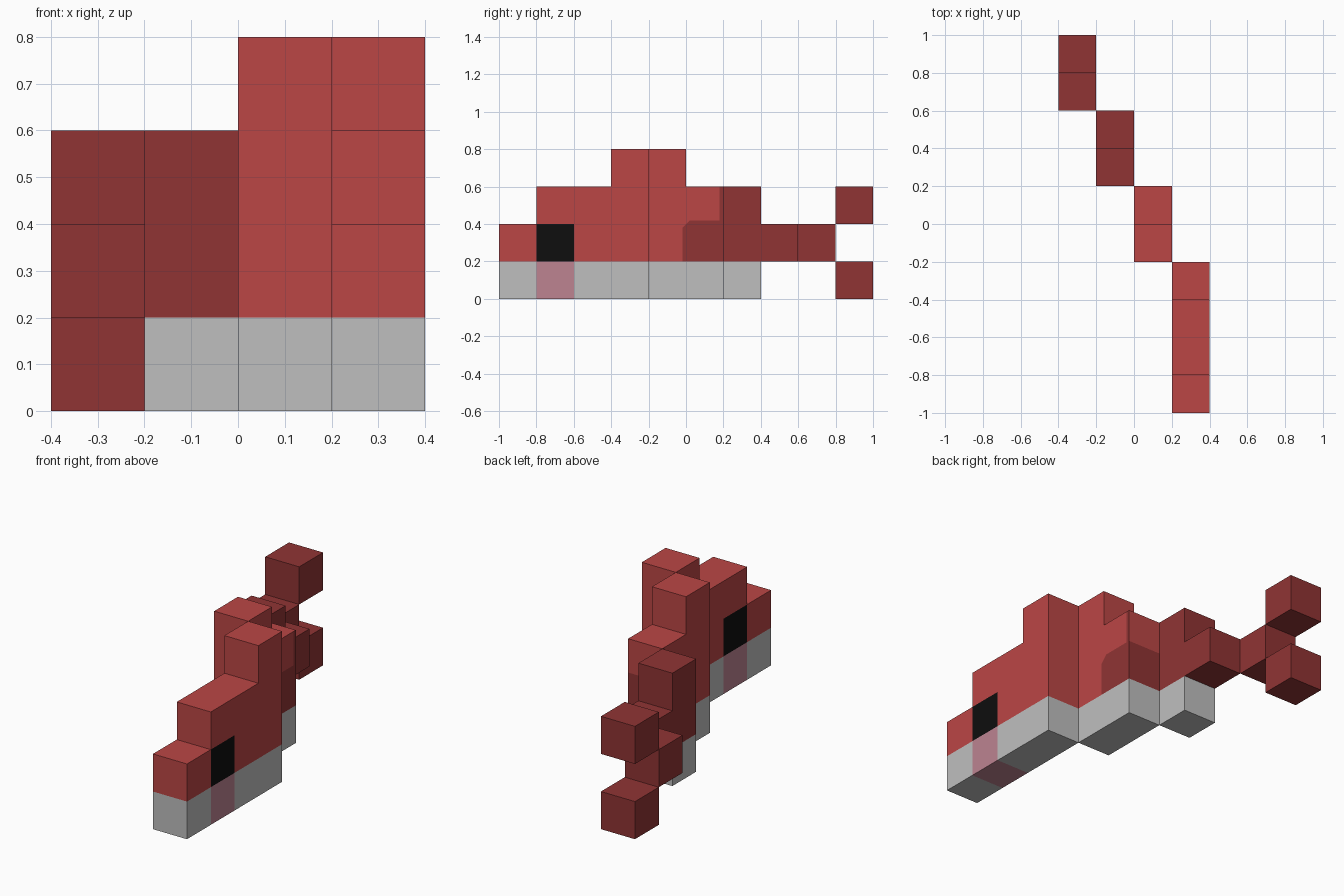
import bpy
import bmesh
from mathutils import Vector

cube = bpy.data.objects.get("Cube")
if cube:
    bpy.data.objects.remove(cube, do_unlink=True)


def linear(c):
    c /= 255
    return c / 12.92 if c <= 0.04045 else ((c + 0.055) / 1.055) ** 2.4


def material(name, rgb):
    col = [linear(c) for c in rgb] + [1.0]
    m = bpy.data.materials.new(name)
    m.use_nodes = True
    m.diffuse_color = col
    bsdf = m.node_tree.nodes["Principled BSDF"]
    bsdf.inputs["Base Color"].default_value = col
    bsdf.inputs["Roughness"].default_value = 0.8
    return m


RED, DARK, GREY, PINK, BLACK = range(5)
MATS = [material("red", (187, 70, 69)), material("dark_red", (144, 52, 52)),
        material("light_grey", (191, 191, 191)), material("pink", (189, 131, 145)),
        material("black", (14, 14, 14))]


def segment(name, x, profile, rule, cuts=()):
    """Extrude a side profile (y, z) from x to x + 0.2, cut it and colour its faces."""
    bm = bmesh.new()
    base = bm.faces.new([bm.verts.new((x, y, z)) for y, z in profile])
    ext = bmesh.ops.extrude_face_region(bm, geom=[base], use_keep_orig=True)
    moved = [v for v in ext["geom"] if isinstance(v, bmesh.types.BMVert)]
    bmesh.ops.translate(bm, verts=moved, vec=(0.2, 0, 0))
    # each cut is a point (y, z) and a plane normal (y, z)
    for (py, pz), (ny, nz) in cuts:
        geom = bm.verts[:] + bm.edges[:] + bm.faces[:]
        bmesh.ops.bisect_plane(bm, geom=geom, dist=1e-5,
                               plane_co=(0, py, pz), plane_no=(0, ny, nz))
    bmesh.ops.recalc_face_normals(bm, faces=bm.faces[:])
    bm.normal_update()
    for f in bm.faces:
        f.material_index = rule(f.calc_center_median(), f.normal)
    me = bpy.data.meshes.new(name)
    bm.to_mesh(me)
    bm.free()
    for m in MATS:
        me.materials.append(m)
    ob = bpy.data.objects.new(name, me)
    bpy.context.collection.objects.link(ob)
    return ob


def at_y(*ys):
    return [((y, 0), (1, 0)) for y in ys]


def at_z(*zs):
    return [((0, z), (0, 1)) for z in zs]


def box(y0, y1, z0, z1):
    return [(y0, z0), (y1, z0), (y1, z1), (y0, z1)]


# Colour rules
def head_rule(c, n):
    in_band = -0.8 < c.y < -0.6 and abs(n.y) < 0.5
    if c.z < 0.2:
        return PINK if in_band else GREY
    return BLACK if in_band and abs(n.x) > 0.5 and c.z < 0.4 else RED


def middle_rule(c, n):
    if c.z < 0.2:
        return GREY
    side = abs(n.x) > 0.5
    patch = c.z < 0.42 and c.y > -0.02 and (c.z - 0.38) - (c.y + 0.02) < 0
    return DARK if patch or (side and c.y > 0.18) else RED


def rear_rule(c, n):
    return GREY if c.z < 0.2 else DARK


def dark_rule(c, n):
    return DARK


# Head with stepped back, eyes and cheek band
segment("head", 0.2,
        [(-1, 0), (-0.2, 0), (-0.2, 0.8), (-0.4, 0.8), (-0.4, 0.6),
         (-0.8, 0.6), (-0.8, 0.4), (-1, 0.4)],
        head_rule, at_z(0.2, 0.4) + at_y(-0.8, -0.6))

# Middle of the body with the darker side patch and its clipped corner
segment("middle_body", 0.0,
        [(-0.2, 0), (0.2, 0), (0.2, 0.6), (0, 0.6), (0, 0.8), (-0.2, 0.8)],
        middle_rule,
        at_z(0.2, 0.42) + at_y(-0.02, 0.18) + [((-0.02, 0.38), (-1, 1))])

# Rear body narrowing to the tail
segment("rear_body", -0.2,
        [(0.2, 0), (0.4, 0), (0.4, 0.2), (0.6, 0.2), (0.6, 0.4),
         (0.4, 0.4), (0.4, 0.6), (0.2, 0.6)],
        rear_rule, at_z(0.2))

# Tail root and the two fin tips
segment("tail_root", -0.4, box(0.6, 0.8, 0.2, 0.4), dark_rule)
for label, z in (("upper", 0.4), ("lower", 0.0)):
    segment(label + "_tail_fin", -0.4, box(0.8, 1.0, z, z + 0.2), dark_rule)
